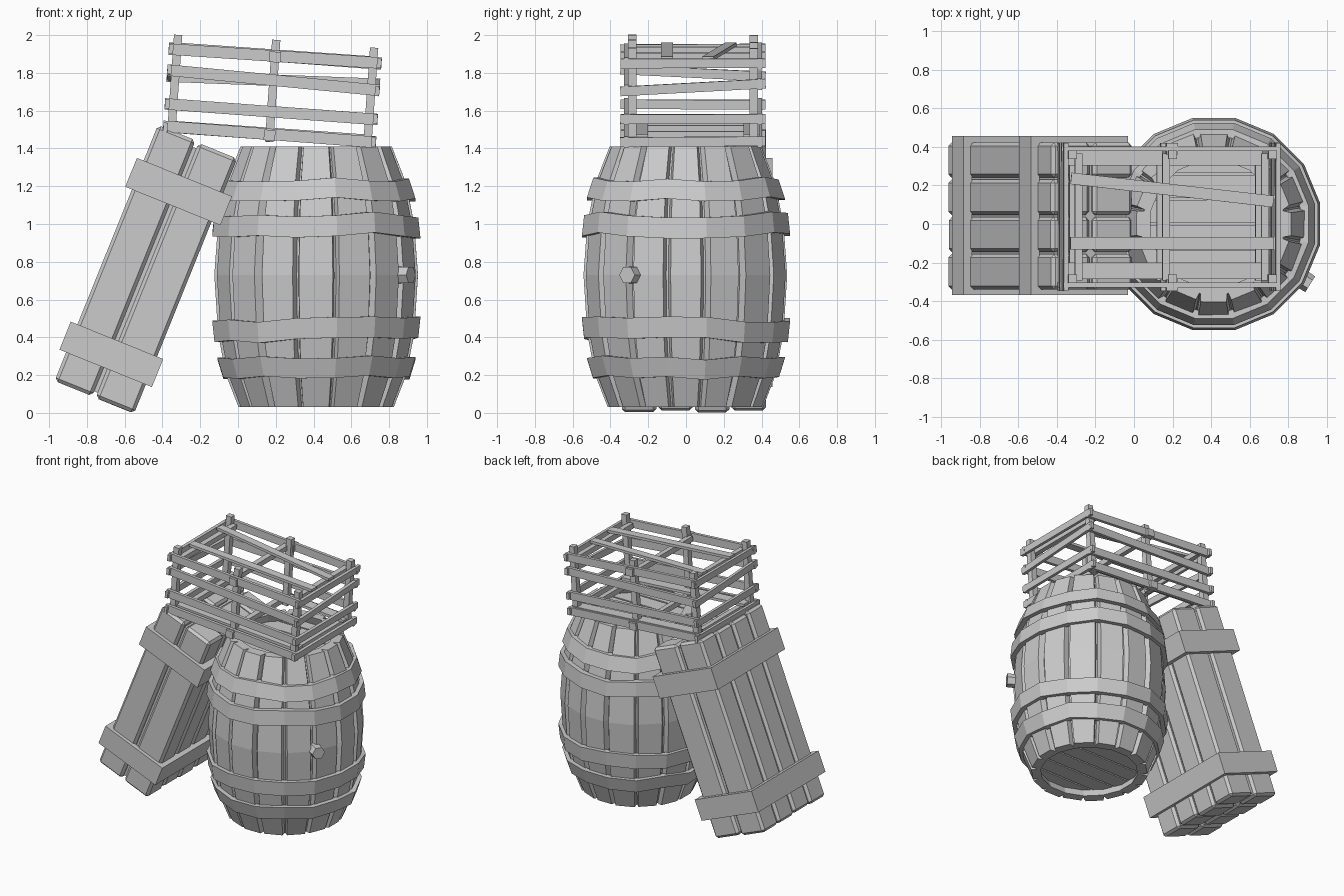
import bpy, bmesh, math, random
from mathutils import Matrix, Vector

if "Cube" in bpy.data.objects:
    bpy.data.objects.remove(bpy.data.objects["Cube"])
random.seed(4)
jit = lambda a: random.uniform(-a, a)

def finish(name, bm):
    bmesh.ops.recalc_face_normals(bm, faces=bm.faces)
    me = bpy.data.meshes.new(name)
    bm.to_mesh(me)
    bm.free()
    ob = bpy.data.objects.new(name, me)
    bpy.context.collection.objects.link(ob)
    return ob

def box(bm, lo, hi, mat=Matrix(), bevel=0):
    """Axis-aligned box lo..hi, optionally bevelled, then moved by mat."""
    lo, hi = Vector(lo), Vector(hi)
    t = bmesh.new()
    bmesh.ops.create_cube(t, size=1)
    for v in t.verts:
        v.co = Vector([(lo[i] + hi[i]) / 2 + v.co[i] * (hi[i] - lo[i]) for i in range(3)])
    if bevel:
        bmesh.ops.bevel(t, geom=t.edges[:], offset=bevel, segments=1, affect='EDGES')
    t.transform(mat)
    me = bpy.data.meshes.new("tmp")
    t.to_mesh(me)
    t.free()
    bm.from_mesh(me)
    bpy.data.meshes.remove(me)

def loft(bm, rings, closed=False):
    """Join rings of points with quads; cap the ends, or close into a loop."""
    vs = [[bm.verts.new(p) for p in r] for r in rings]
    n, k = len(vs), len(vs[0])
    for i in range(n if closed else n - 1):
        a, b = vs[i], vs[(i + 1) % n]
        for j in range(k):
            bm.faces.new((a[j], a[(j + 1) % k], b[(j + 1) % k], b[j]))
    if not closed:
        bm.faces.new(vs[0])
        bm.faces.new(vs[-1])

# ---------- barrel ----------
CX, N = 0.415, 16
PITCH = 2 * math.pi / N
PROFILE = [(0.03, 0.415), (0.2, 0.482), (0.42, 0.525), (0.73, 0.545),
           (1.0, 0.525), (1.22, 0.48), (1.41, 0.405)]
pol = lambda r, a, z: Vector((CX + r * math.cos(a), r * math.sin(a), z))

# staves with sloped edges, leaving V grooves between them
bm = bmesh.new()
for i in range(N):
    a = i * PITCH
    l, r = 0.40 + jit(0.035), 0.40 + jit(0.035)
    dr = jit(0.006)
    rings = []
    for z, rad in PROFILE:
        rad += dr
        rings.append([pol(rad, a - l * PITCH, z), pol(rad, a + r * PITCH, z),
                      pol(rad - 0.035, a + 0.47 * PITCH, z), pol(rad - 0.06, a + 0.5 * PITCH, z),
                      pol(rad - 0.06, a - 0.5 * PITCH, z), pol(rad - 0.035, a - 0.47 * PITCH, z)])
    loft(bm, rings)
finish("barrel_staves", bm)

# inner lining closing the grooves
bm = bmesh.new()
rings = [[pol(rad - d, (i + 0.5) * PITCH, z) for d, (z, rad) in
          [(0.038, p) for p in PROFILE] + [(0.07, p) for p in PROFILE[::-1]]] for i in range(N)]
loft(bm, rings, True)
finish("barrel_lining", bm)

# recessed plank heads
def head(name, z0, z1, rad, count=6):
    bm = bmesh.new()
    w = 2 * rad / count
    for i in range(count):
        y0, y1 = -rad + i * w + 0.006, -rad + (i + 1) * w - 0.006
        ys = [y0 + (y1 - y0) * t / 3 for t in range(4)]
        half = [math.sqrt(max(rad * rad - y * y, 1e-4)) for y in ys]
        out = [(CX + h, y) for h, y in zip(half, ys)] + [(CX - h, y) for h, y in zip(half[::-1], ys[::-1])]
        loft(bm, [[(x, y, z) for x, y in out] for z in (z0, z1)])
    # backing behind the plank gaps
    zm = (z0 + z1) / 2
    loft(bm, [[pol(rad, i * PITCH, z) for i in range(N)] for z in (zm - 0.008, zm + 0.008)])
    finish(name, bm)
head("barrel_top_head", 1.31, 1.345, 0.39)
head("barrel_bottom_head", 0.09, 0.125, 0.40)

# hoops with wavy edges
for k, (z0, z1, r0, r1) in enumerate([(0.19, 0.295, 0.502, 0.535), (0.385, 0.495, 0.55, 0.562),
                                      (0.94, 1.05, 0.562, 0.55), (1.135, 1.24, 0.535, 0.5)]):
    bm = bmesh.new()
    rings = []
    for i in range(N):
        a, d = (i + 0.5) * PITCH, jit(0.016)
        rings.append([pol(r0, a, z0 + d), pol(r1, a, z1 + d),
                      pol(r1 - 0.045, a, z1 + d), pol(r0 - 0.045, a, z0 + d)])
    loft(bm, rings, True)
    finish(f"barrel_hoop_{k + 1}", bm)

# hexagonal bung
bm = bmesh.new()
bmesh.ops.create_cone(bm, cap_ends=True, segments=6, radius1=0.052, radius2=0.048, depth=0.1)
a = math.radians(-32)
bm.transform(Matrix.Translation(pol(0.54, a, 0.73)) @ Matrix.Rotation(a, 4, 'Z') @ Matrix.Rotation(math.pi / 2, 4, 'Y'))
finish("barrel_bung", bm)

# ---------- leaning crate ----------
M = Matrix.Translation((-0.97, 0.045, 0.172)) @ Matrix.Rotation(math.radians(22), 4, 'Y')
bm = bmesh.new()
box(bm, (0.025, -0.36, 0.025), (0.43, 0.36, 1.42), M)
finish("crate_core", bm)
bm = bmesh.new()
for i in range(4):
    y = -0.385 + i * 0.1935
    for x0, x1 in ((0, 0.215), (0.235, 0.455)):
        box(bm, (x0, y, jit(0.006)), (x1, y + 0.183, 1.45 + jit(0.008)), M, 0.018)
finish("crate_planks", bm)
for name, z0, z1, x1 in (("lower", 0.16, 0.32, 0.49), ("upper", 1.09, 1.255, 0.505)):
    bm = bmesh.new()
    inner = [(0.01, -0.375), (0.445, -0.375), (0.445, 0.375), (0.01, 0.375)]
    outer = [(-0.038, -0.413), (x1, -0.413), (x1, 0.413), (-0.038, 0.413)]
    loft(bm, [[(*o, z0), (*o, z1), (*n, z1), (*n, z0)] for o, n in zip(outer, inner)], True)
    bm.transform(M)
    finish(f"crate_strap_{name}", bm)

# ---------- slatted cage on top ----------
C = Matrix.Translation((0.165, 0.037, 1.44)) @ Matrix.Rotation(math.radians(4), 4, 'Y')
PX, PY, P = 0.52, 0.322, 0.022
bm = bmesh.new()
for x in (-PX, 0, PX):
    for y in (-PY, PY):
        box(bm, (x - P, y - P, jit(0.008)), (x + P, y + P, 0.53 + jit(0.008)), C)
finish("cage_posts", bm)

# four rows of slats on each side, second row askew
ROWS = [(0.035, 0.0), (0.155, 0.0), (0.322, 1.5), (0.45, 0.0)]
bm = bmesh.new()
for z, tilt in ROWS:
    for s in (-1, 1):
        T = C @ Matrix.Translation((0, s * (PY + 0.032), z)) @ Matrix.Rotation(math.radians(-s * tilt + jit(0.4)), 4, 'Y')
        box(bm, (-0.565, -0.012, -0.03), (0.565, 0.012, 0.03), T)
finish("cage_long_slats", bm)
bm = bmesh.new()
for z, tilt in ROWS:
    for s in (-1, 1):
        T = C @ Matrix.Translation((s * (PX + 0.032), 0, z)) @ Matrix.Rotation(math.radians(s * tilt * 2 + jit(0.4)), 4, 'X')
        box(bm, (-0.012, -0.385, -0.025), (0.012, 0.385, 0.025), T)
finish("cage_end_slats", bm)

# cross bars and the slats of the floor and lid
bm = bmesh.new()
for z in (0.03, 0.445):
    for x in (-PX + 0.035, -0.03, PX - 0.035):
        box(bm, (x - 0.02, -0.33, z - 0.02), (x + 0.02, 0.33, z + 0.02), C)
    for s in (-1, 1):
        box(bm, (-0.03, s * 0.355 - 0.03, z - 0.028), (0.03, s * 0.355 + 0.03, z + 0.028), C)
finish("cage_cross_bars", bm)
bm = bmesh.new()
for y, z, w, turn in ((-0.137, 0.475, 0.032, 0), (0.14, 0.475, 0.03, -6.5),
                      (-0.28, 0.06, 0.042, 0), (0.31, 0.06, 0.042, 0)):
    T = C @ Matrix.Translation((0, y, z)) @ Matrix.Rotation(math.radians(turn), 4, 'Z')
    box(bm, (-0.53, -w, -0.01), (0.53, w, 0.01), T)
finish("cage_floor_and_lid_slats", bm)
